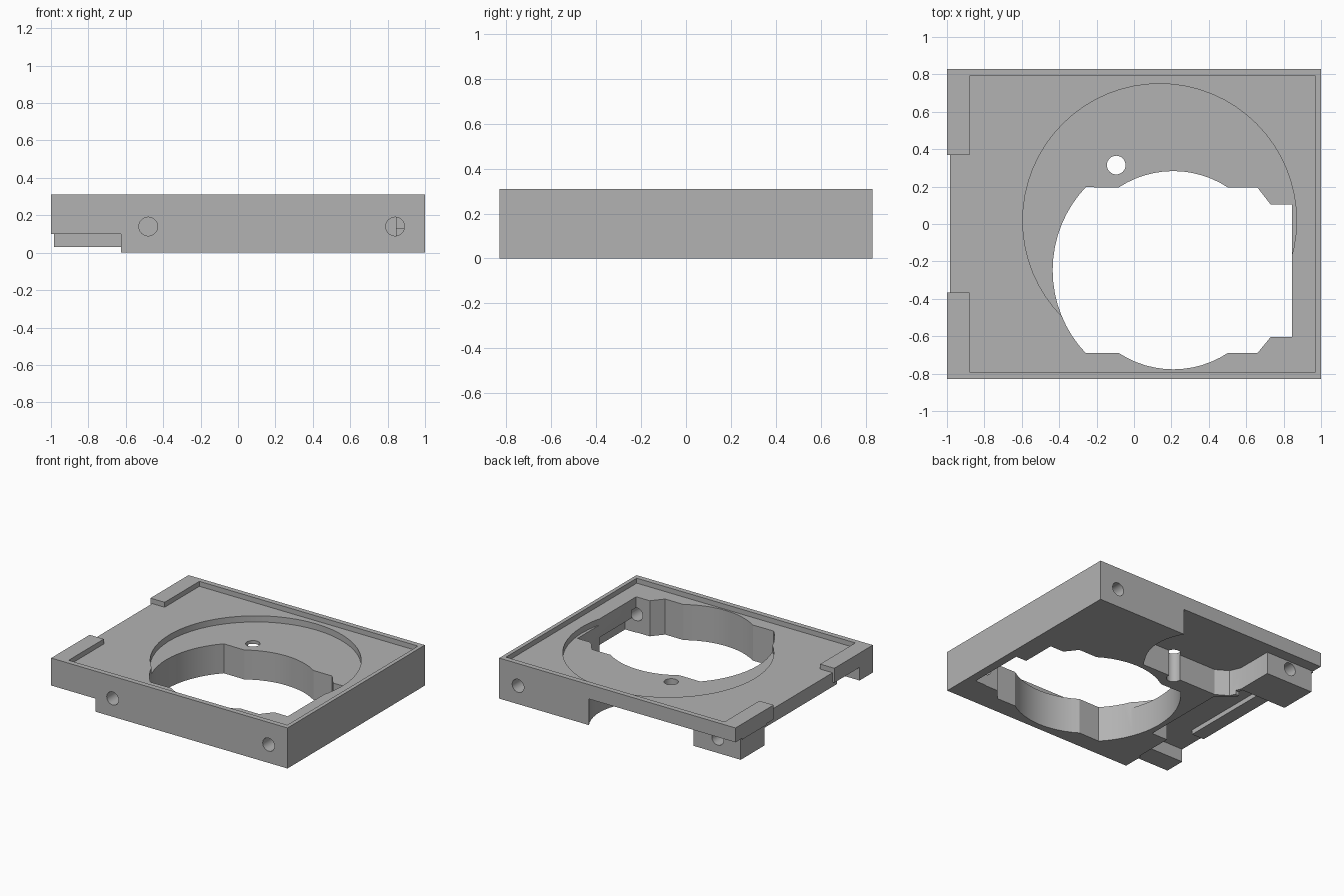
import bpy, bmesh, math

cube = bpy.data.objects.get("Cube")
if cube:
    bpy.data.objects.remove(cube, do_unlink=True)

grey = bpy.data.materials.new("plain_grey")
grey.use_nodes = True
colour = (0.45, 0.45, 0.45, 1)
grey.diffuse_color = colour
grey.node_tree.nodes["Principled BSDF"].inputs["Base Color"].default_value = colour

LOW, HIGH = -0.1, 0.4   # cutter overshoot below and above


def prism(name, outline, z0, z1):
    """Extrude a flat outline between two heights."""
    bm = bmesh.new()
    face = bm.faces.new([bm.verts.new((x, y, z0)) for x, y in outline])
    top = bmesh.ops.extrude_face_region(bm, geom=[face])["geom"]
    bmesh.ops.translate(bm, vec=(0, 0, z1 - z0),
                        verts=[v for v in top if isinstance(v, bmesh.types.BMVert)])
    bmesh.ops.recalc_face_normals(bm, faces=bm.faces)
    mesh = bpy.data.meshes.new(name)
    bm.to_mesh(mesh)
    bm.free()
    mesh.materials.append(grey)
    obj = bpy.data.objects.new(name, mesh)
    bpy.context.collection.objects.link(obj)
    return obj


def rect(x0, x1, y0, y1):
    return [(x0, y0), (x1, y0), (x1, y1), (x0, y1)]


def arc(cx, cy, r, a0, a1, n):
    angles = [math.radians(a0 + (a1 - a0) * i / n) for i in range(n + 1)]
    return [(cx + r * math.cos(a), cy + r * math.sin(a)) for a in angles]


def circle(cx, cy, r, n):
    return arc(cx, cy, r, 0, 360, n)[:-1]


def cut(body, cutter):
    cutter.hide_render = True
    mod = body.modifiers.new(cutter.name, "BOOLEAN")
    mod.operation, mod.solver, mod.object = "DIFFERENCE", "EXACT", cutter
    bpy.context.view_layer.objects.active = body
    bpy.ops.object.modifier_apply(modifier=mod.name)
    bpy.data.objects.remove(cutter, do_unlink=True)


def bore(name, x, y0, y1):
    """Horizontal screw hole running along y."""
    hole = prism(name, circle(0, 0, 0.05, 32), y0, y1)
    for v in hole.data.vertices:
        a, b, c = v.co
        v.co = (x + a, c, 0.14 + b)
    hole.data.flip_normals()
    return hole


body = prism("mounting_plate", rect(-1, 1, -0.83, 0.83), 0, 0.31)

# Shallow tray on top, open between two rails on the left edge
cut(body, prism("tray", [(-0.88, -0.79), (0.97, -0.79), (0.97, 0.79), (-0.88, 0.79),
                         (-0.88, 0.37), (-1.1, 0.37), (-1.1, -0.365), (-0.88, -0.365)],
                0.272, HIGH))
cut(body, prism("edge_trim", rect(-1.1, -0.985, -0.365, 0.37), LOW, HIGH))

# Round recess in the tray
cut(body, prism("round_recess", circle(0.137, 0.018, 0.732, 64), 0.225, HIGH))

# Main opening: notched outline with three arcs around one centre
cx, cy = 0.21, -0.247
upper = arc(cx, cy, 0.53, 56.5, 123.5, 12)
left = arc(cx, cy, 0.645, 136.5, 223.5, 16)
lower = arc(cx, cy, 0.53, 236.5, 303.5, 12)
opening = ([(0.845, -0.605), (0.845, 0.105), (0.73, 0.105), (0.66, 0.195)]
           + upper + left + lower + [(0.66, -0.69), (0.73, -0.605)])
cut(body, prism("main_opening", opening, LOW, HIGH))
cut(body, prism("wall_undercut", rect(0.8, 0.935, -0.6, -0.16), LOW, 0.13))

# Underside pockets, leaving a corner block joined by a narrow neck
back_pocket = ([(-1.1, 0.9), (-1.1, 0.745), (-0.585, 0.745), (-0.585, 0.46),
                (-0.55, 0.38), (-0.46, 0.325), (0.19, 0.325)]
               + arc(-0.1, 0.62, 0.4, -36, 32, 10) + [(0.215, 0.9)])
cut(body, prism("back_pocket", back_pocket, LOW, 0.2))
cut(body, prism("left_pocket", [(-1.1, -0.67), (-0.61, -0.67), (-0.61, -0.37),
                                (-0.475, -0.37), (-0.475, 0.29), (-0.6, 0.4),
                                (-0.6, 0.455), (-1.1, 0.455)], LOW, 0.2))
cut(body, prism("front_notch", rect(-1.1, -0.625, -0.9, -0.66), LOW, 0.1))
cut(body, prism("block_base_trim", rect(-1.1, -0.57, 0.42, 0.8), LOW, 0.03))
cut(body, prism("block_side_trim", rect(-1.1, -0.985, 0.42, 0.8), LOW, 0.19))

# Vertical pin hole and screw holes
cut(body, prism("pin_hole", circle(-0.095, 0.315, 0.05, 32), LOW, HIGH))
for name, x, y0, y1 in (("front_left_bore", -0.48, -0.9, -0.63),
                        ("front_right_bore", 0.84, -0.9, -0.55),
                        ("back_right_bore", 0.84, 0.5, 0.9),
                        ("block_bore", -0.79, 0.55, 0.79)):
    cut(body, bore(name, x, y0, y1))

# Stiffening strip under the open edge
strip = prism("edge_strip", rect(-0.985, -0.88, -0.42, 0.46), 0.165, 0.215)

bpy.ops.object.select_all(action="DESELECT")
body.select_set(True)
bpy.context.view_layer.objects.active = body
bpy.ops.object.shade_smooth_by_angle(angle=math.radians(25))
